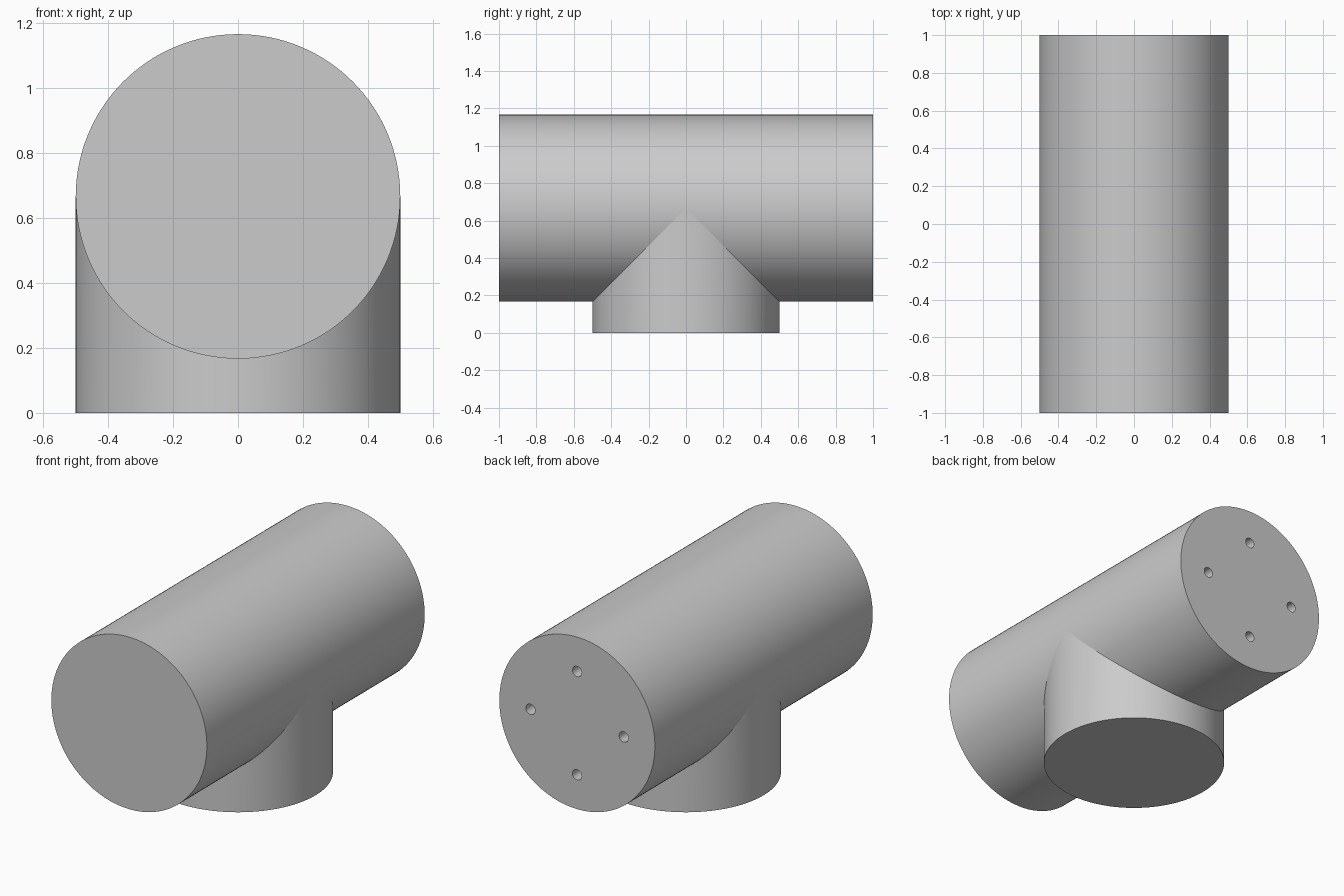
import bpy
import bmesh
import math
from mathutils import Matrix, Vector

default = bpy.data.objects.get("Cube")
if default:
    bpy.data.objects.remove(default, do_unlink=True)

RADIUS = 0.5
AXIS_Z = 0.667
SIDES = 128

grey = bpy.data.materials.new("light_grey")
grey.use_nodes = True
colour = (0.6, 0.6, 0.6, 1)
grey.diffuse_color = colour
grey.node_tree.nodes["Principled BSDF"].inputs["Base Color"].default_value = colour


def add_object(name, bm):
    bmesh.ops.recalc_face_normals(bm, faces=bm.faces)
    mesh = bpy.data.meshes.new(name)
    bm.to_mesh(mesh)
    bm.free()
    mesh.materials.append(grey)
    obj = bpy.data.objects.new(name, mesh)
    bpy.context.collection.objects.link(obj)
    return obj


def add_cylinder(bm, radius, depth, centre, sides):
    """Closed cylinder lying along y."""
    matrix = Matrix.Translation(centre) @ Matrix.Rotation(math.pi / 2, 4, "X")
    bmesh.ops.create_cone(bm, cap_ends=True, segments=sides, radius1=radius,
                          radius2=radius, depth=depth, matrix=matrix)


# Horizontal main pipe
bm = bmesh.new()
add_cylinder(bm, RADIUS, 2, Vector((0, 0, AXIS_Z)), SIDES)
main_pipe = add_object("main_pipe", bm)

# Four blind bolt holes in the back end
bm = bmesh.new()
for i in range(4):
    a = i * math.pi / 2
    centre = Vector((0.3 * math.cos(a), 1, AXIS_Z + 0.3 * math.sin(a)))
    add_cylinder(bm, 0.03, 0.4, centre, 32)
cutter = add_object("bolt_hole_cutter", bm)
cutter.hide_render = True

bpy.context.view_layer.objects.active = main_pipe
holes = main_pipe.modifiers.new("bolt_holes", "BOOLEAN")
holes.operation = "DIFFERENCE"
holes.solver = "EXACT"
holes.object = cutter
bpy.ops.object.modifier_apply(modifier=holes.name)
bpy.data.objects.remove(cutter, do_unlink=True)

# Vertical branch, its top edge following the underside of the main pipe
bm = bmesh.new()
base, top = [], []
for i in range(SIDES):
    a = 2 * math.pi * i / SIDES
    x, y = RADIUS * math.cos(a), RADIUS * math.sin(a)
    base.append(bm.verts.new((x, y, 0)))
    top.append(bm.verts.new((x, y, AXIS_Z - abs(y))))
bm.faces.new(base)
for i in range(SIDES):
    j = (i + 1) % SIDES
    bm.faces.new((base[i], base[j], top[j], top[i]))
branch_pipe = add_object("branch_pipe", bm)

# Smooth walls with sharp rims
for obj in (main_pipe, branch_pipe):
    bpy.ops.object.select_all(action="DESELECT")
    obj.select_set(True)
    bpy.context.view_layer.objects.active = obj
    bpy.ops.object.shade_smooth_by_angle(angle=math.radians(30))
